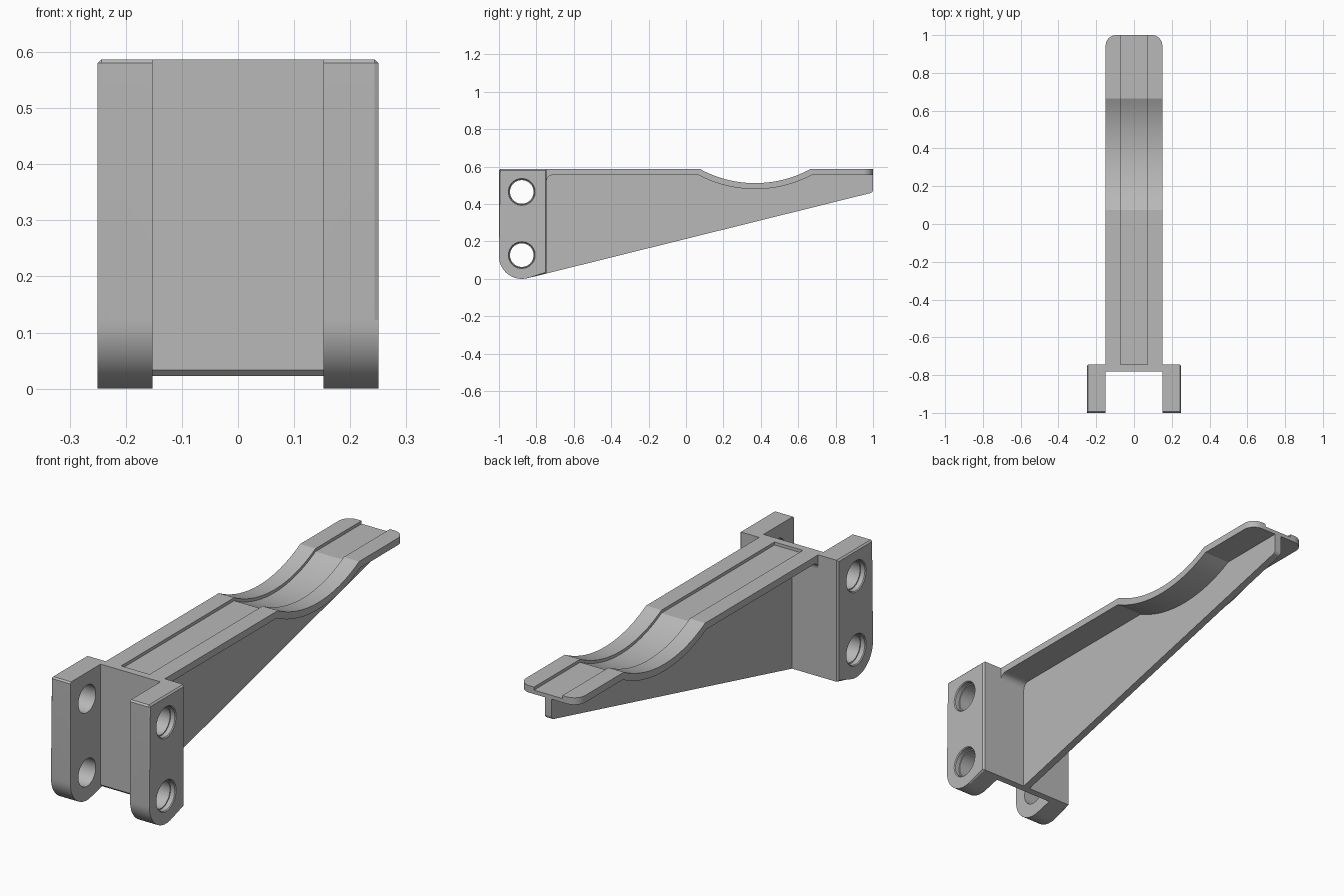
import bpy, bmesh
from math import sin, cos, pi, sqrt, atan, radians

cube = bpy.data.objects.get("Cube")
if cube:
    bpy.data.objects.remove(cube, do_unlink=True)

mat = bpy.data.materials.new("plain grey")
mat.use_nodes = True
grey = (0.48, 0.48, 0.48, 1)
mat.diffuse_color = grey
mat.node_tree.nodes["Principled BSDF"].inputs["Base Color"].default_value = grey

# Shared dimensions
TOP, UNDER = 0.587, 0.555          # flange surfaces
BACK, TIP = -0.745, 1.0            # flange start and end
INNER, OUTER = 0.152, 0.25         # cheek faces
DIP_Y, DIP_Z, DIP_R = 0.37, 1.13, 0.618
THICK = TOP - UNDER
ROUND = 0.122                      # cheek foot radius
SLOPE = atan(0.2457)
FOOT_Y, FOOT_Z = ROUND - 1, ROUND


def finish(bm, name):
    bmesh.ops.recalc_face_normals(bm, faces=bm.faces)
    mesh = bpy.data.meshes.new(name)
    bm.to_mesh(mesh)
    bm.free()
    mesh.materials.append(mat)
    obj = bpy.data.objects.new(name, mesh)
    bpy.context.collection.objects.link(obj)
    return obj


def smooth(obj):
    bpy.ops.object.select_all(action='DESELECT')
    obj.select_set(True)
    bpy.context.view_layer.objects.active = obj
    bpy.ops.object.shade_smooth_by_angle(angle=radians(20))


def loft(bm, rings):
    """Skin closed rings of equal length and cap both ends."""
    loops = [[bm.verts.new(p) for p in ring] for ring in rings]
    for a, b in zip(loops, loops[1:]):
        for i in range(len(a)):
            j = (i + 1) % len(a)
            bm.faces.new((a[i], a[j], b[j], b[i]))
    bm.faces.new(loops[0])
    bm.faces.new(loops[-1])


def prism(bm, outline, x0, x1):
    loft(bm, [[(x, y, z) for y, z in outline] for x in (x0, x1)])


def arc(cy, cz, r, a0, a1, n):
    return [(cy + r * cos(a0 + (a1 - a0) * i / n),
             cz + r * sin(a0 + (a1 - a0) * i / n)) for i in range(n + 1)]


def slope_z(y):
    """Height of the sloping lower edge."""
    y0 = FOOT_Y + ROUND * sin(SLOPE)
    z0 = FOOT_Z - ROUND * cos(SLOPE)
    return z0 + (y - y0) * 0.2457


def dipped(y, flat, radius):
    """Flat height, lowered where the round saddle passes."""
    d = radius ** 2 - (y - DIP_Y) ** 2
    return min(flat, DIP_Z - sqrt(d)) if d > 0 else flat


def dip_stations(flat, radius, n):
    half = sqrt(radius ** 2 - (DIP_Z - flat) ** 2)
    return [DIP_Y + half * (2 * i / n - 1) for i in range(n + 1)]


# Flange: grooved cross-section lofted along its length, rounded at the tip
HALF, GROOVE, DEPTH, CORNER = 0.15, 0.072, 0.014, 0.055
under_dip = dip_stations(UNDER, DIP_R + THICK, 20)
top_dip = dip_stations(TOP, DIP_R, 20)
stations = [(y, HALF) for y in sorted([BACK, under_dip[0], under_dip[-1]] + top_dip)]
stations += [(TIP - CORNER + CORNER * sin(a), HALF - CORNER + CORNER * cos(a))
             for a in [pi / 2 * i / 8 for i in range(9)]]
rings = []
for y, w in stations:
    t, u = dipped(y, TOP, DIP_R), dipped(y, UNDER, DIP_R + THICK)
    section = [(-w, u), (-w, t), (-GROOVE, t), (-GROOVE, t - DEPTH),
               (GROOVE, t - DEPTH), (GROOVE, t), (w, t), (w, u)]
    rings.append([(x, y, z) for x, z in section])
bm = bmesh.new()
loft(bm, rings)
smooth(finish(bm, "top_flange"))

# Web: thin tapering rib under the flange
bm = bmesh.new()
lift = 0.008
outline = [(y, dipped(y, UNDER, DIP_R + THICK) + lift) for y in [BACK] + under_dip + [TIP]]
nose = 0.02
outline += arc(TIP - nose, slope_z(TIP) + nose, nose, 0, SLOPE - pi / 2, 6)
outline.append((BACK, slope_z(BACK)))
prism(bm, outline, -0.017, 0.017)
smooth(finish(bm, "web"))

# Back plate between the cheeks
bm = bmesh.new()
front = -0.78
prism(bm, [(front, TOP), (BACK, TOP), (BACK, slope_z(BACK)),
           (front + 0.01, slope_z(front + 0.01)), (front, 0.033)], -INNER, INNER)
finish(bm, "back_plate")

# Fillet where the flange meets the plate
bm = bmesh.new()
r = 0.032
prism(bm, [(BACK, UNDER)] + arc(BACK + r, UNDER - r, r, pi, pi / 2, 8), -HALF, HALF)
smooth(finish(bm, "flange_fillet"))


# Cheeks: rounded foot, chamfered outer face, two countersunk holes
def cheek(side, name):
    bm = bmesh.new()
    outline = [(BACK, TOP), (-1, TOP)]
    outline += arc(FOOT_Y, FOOT_Z, ROUND, pi, 1.5 * pi + SLOPE, 16)
    outline.append((BACK, slope_z(BACK)))
    prism(bm, outline, side * INNER, side * OUTER)

    def outer(e):
        return all(abs(abs(v.co.x) - OUTER) < 1e-4 for v in e.verts)

    def top_front(e):
        return all(v.co.y < -0.999 and v.co.z > TOP - 0.001 for v in e.verts)

    edges = [e for e in bm.edges if outer(e) or top_front(e)]
    bmesh.ops.bevel(bm, geom=edges, offset=0.007, segments=1, affect='EDGES')
    obj = finish(bm, name)

    bm = bmesh.new()
    bore = [(INNER - 0.02, 0.063), (OUTER - 0.025, 0.063), (OUTER - 0.025, 0.068),
            (OUTER - 0.004, 0.068), (OUTER + 0.004, 0.076)]
    for z in (0.127, 0.465):
        loft(bm, [[(side * x, y, h) for y, h in arc(FOOT_Y, z, rad, 0, 2 * pi, 40)[:-1]]
                  for x, rad in bore])
    cutter = finish(bm, name + "_cutter")
    cutter.hide_render = True
    mod = obj.modifiers.new("holes", 'BOOLEAN')
    mod.operation, mod.solver, mod.object = 'DIFFERENCE', 'EXACT', cutter
    bpy.ops.object.select_all(action='DESELECT')
    obj.select_set(True)
    bpy.context.view_layer.objects.active = obj
    bpy.ops.object.modifier_apply(modifier="holes")
    bpy.data.objects.remove(cutter, do_unlink=True)
    smooth(obj)


cheek(1, "left_cheek")
cheek(-1, "right_cheek")
